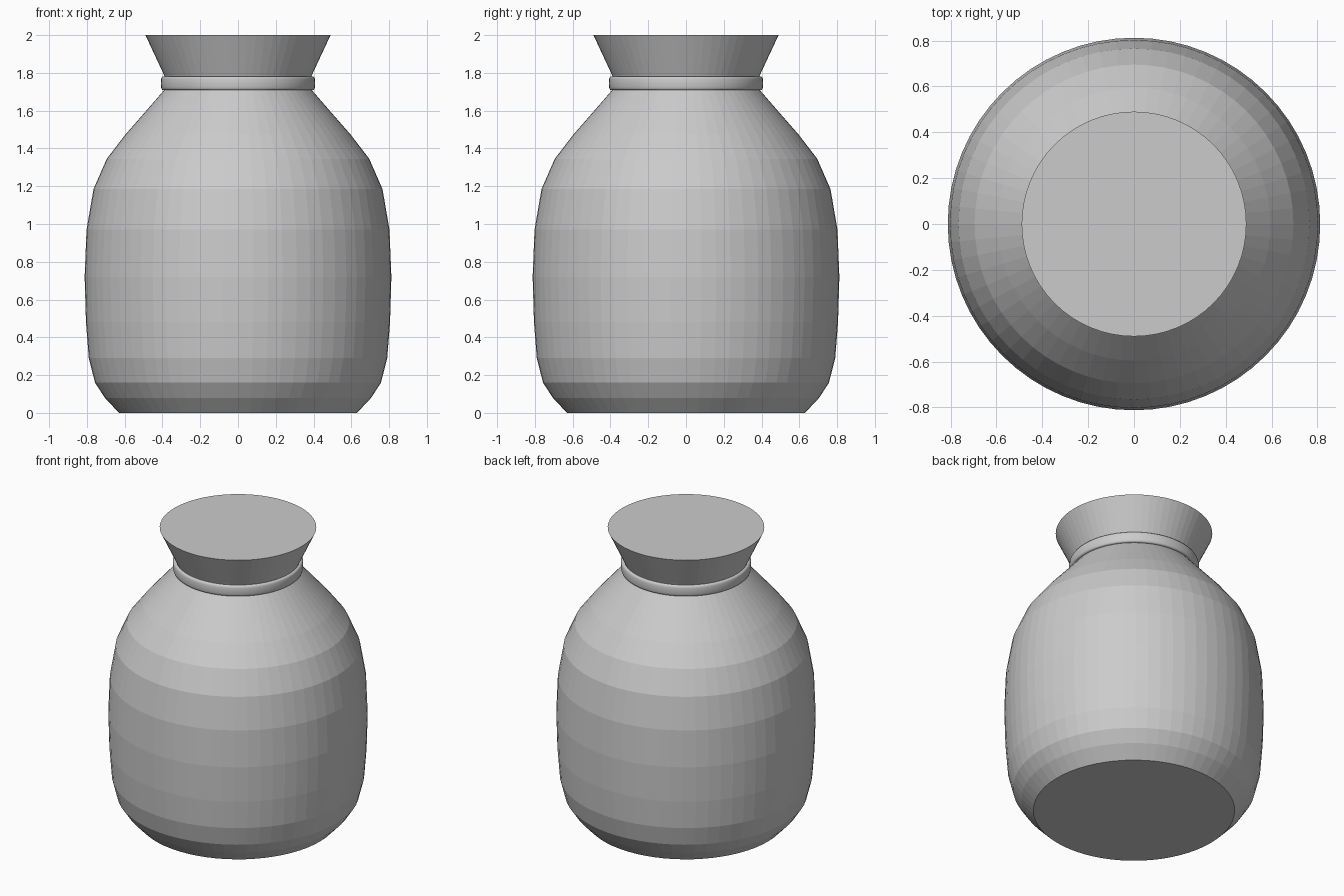
import bpy
import bmesh
from math import cos, sin, pi

SEGMENTS = 64

cube = bpy.data.objects.get("Cube")
if cube:
    bpy.data.objects.remove(cube, do_unlink=True)

clay = bpy.data.materials.new("light_grey")
clay.use_nodes = True
grey = (0.6, 0.6, 0.6, 1)
clay.diffuse_color = grey
clay.node_tree.nodes["Principled BSDF"].inputs["Base Color"].default_value = grey


def lathe(name, profile, closed=False, smooth=False):
    """Revolve (radius, height) points about z; cap the ends unless closed."""
    bm = bmesh.new()
    rings = [[bm.verts.new((r * cos(2 * pi * i / SEGMENTS),
                            r * sin(2 * pi * i / SEGMENTS), z))
              for i in range(SEGMENTS)] for r, z in profile]
    pairs = list(zip(rings, rings[1:]))
    if closed:
        pairs.append((rings[-1], rings[0]))
    for low, high in pairs:
        for i in range(SEGMENTS):
            j = (i + 1) % SEGMENTS
            face = bm.faces.new((low[i], low[j], high[j], high[i]))
            face.smooth = smooth
    if not closed:
        bm.faces.new(rings[0][::-1])
        bm.faces.new(rings[-1])
    bmesh.ops.recalc_face_normals(bm, faces=bm.faces)
    mesh = bpy.data.meshes.new(name)
    bm.to_mesh(mesh)
    bm.free()
    mesh.materials.append(clay)
    obj = bpy.data.objects.new(name, mesh)
    bpy.context.collection.objects.link(obj)
    return obj


# Rounded jar body, narrowing to the neck and flaring to a solid flat top
lathe("jar_body", [
    (0.63, 0), (0.705, 0.08), (0.757, 0.16), (0.79, 0.29), (0.805, 0.48),
    (0.812, 0.72), (0.802, 0.97), (0.765, 1.185), (0.695, 1.345),
    (0.595, 1.475), (0.49, 1.595), (0.39, 1.71), (0.375, 1.745),
    (0.392, 1.79), (0.49, 2.0)])

# Rounded band tied around the neck
band = [(0.388 + 0.02 * (abs(cos(a)) ** 0.5) * (1 if cos(a) > 0 else -1),
         1.745 + 0.037 * (abs(sin(a)) ** 0.6) * (1 if sin(a) > 0 else -1))
        for a in (2 * pi * k / 16 for k in range(16))]
lathe("neck_band", band, closed=True, smooth=True)
